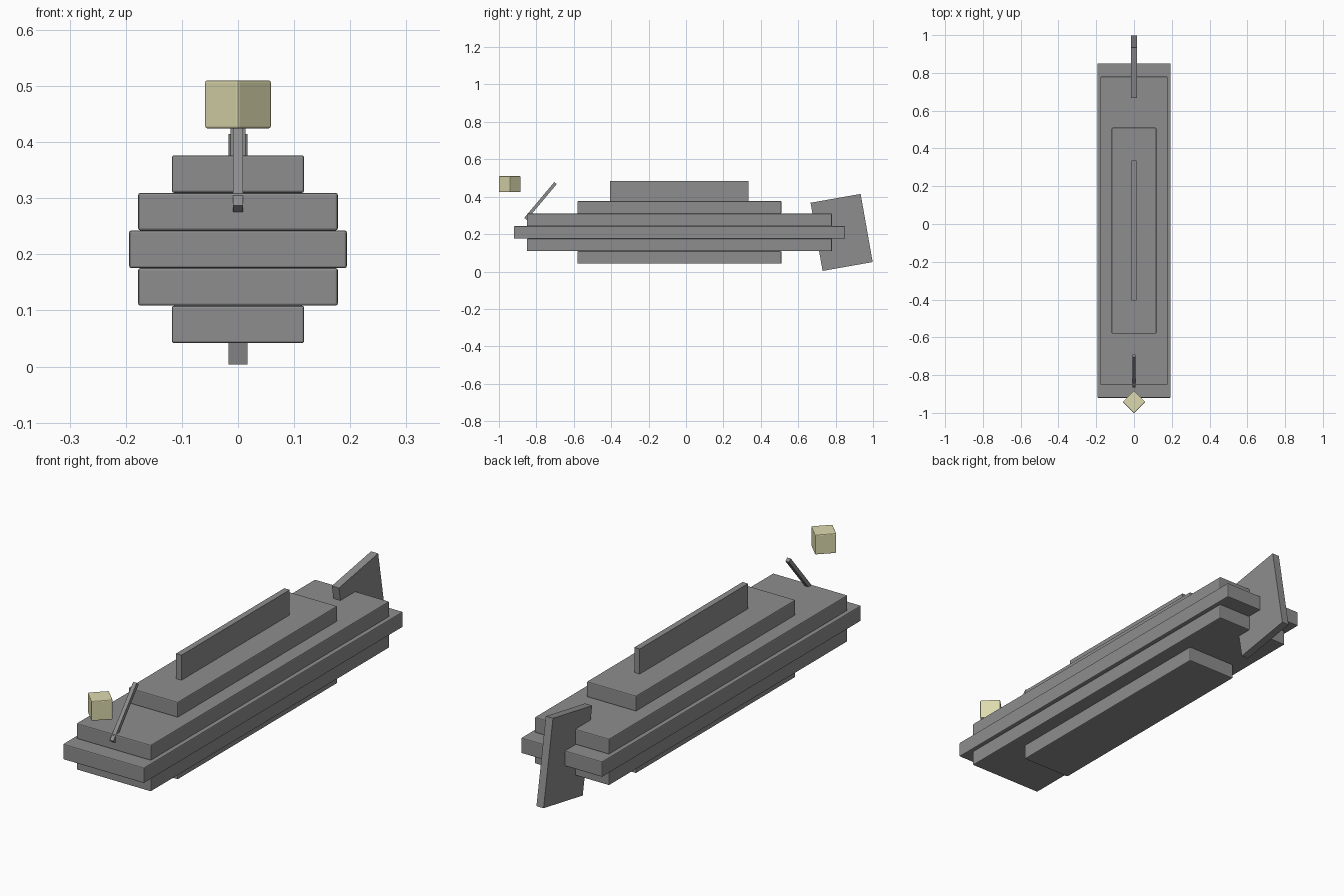
import bpy
from math import radians

old = bpy.data.objects.get("Cube")
if old:
    bpy.data.objects.remove(old, do_unlink=True)


def material(name, colour):
    mat = bpy.data.materials.new(name)
    mat.use_nodes = True
    mat.diffuse_color = colour
    mat.node_tree.nodes["Principled BSDF"].inputs["Base Color"].default_value = colour
    return mat


grey = material("grey", (0.27, 0.27, 0.27, 1))
glow = material("pale yellow", (0.72, 0.70, 0.42, 1))


def block(name, size, centre, mat=grey, turn=(0, 0, 0), bevel=0.0):
    """Box of a given size, optionally turned (degrees) and edge-bevelled."""
    bpy.ops.mesh.primitive_cube_add(size=1, location=centre)
    ob = bpy.context.object
    ob.name = name
    ob.scale = size
    bpy.ops.object.transform_apply(location=False, rotation=False, scale=True)
    ob.rotation_euler = [radians(a) for a in turn]
    ob.data.materials.append(mat)
    if bevel:
        mod = ob.modifiers.new("soft_edges", 'BEVEL')
        mod.width = bevel
        mod.segments = 2
    return ob


# Stacked body slabs, symmetric above and below the widest one
MID_Z, STEP, BODY_Y = 0.209, 0.067, -0.035
slabs = [("body_middle", 0, 0.388, 1.77),
         ("body_upper", 1, 0.356, 1.63), ("body_lower", -1, 0.356, 1.63),
         ("body_top", 2, 0.236, 1.09), ("body_bottom", -2, 0.236, 1.09)]
for name, level, width, length in slabs:
    block(name, (width, length, STEP), (0, BODY_Y, MID_Z + level * STEP), bevel=0.004)

# Fins
block("back_fin", (0.026, 0.74, 0.12), (0, BODY_Y, 0.425))
block("tail_fin", (0.034, 0.272, 0.37), (0, 0.832, 0.209), turn=(10, 0, 0))

# Lure: leaning rod and a floating lamp
block("lure_rod", (0.017, 0.017, 0.25), (0, -0.778, 0.377), turn=(-40, 0, 0))
block("lure_lamp", (0.085, 0.085, 0.086), (0, -0.942, 0.467), mat=glow, turn=(0, 0, 45), bevel=0.004)
